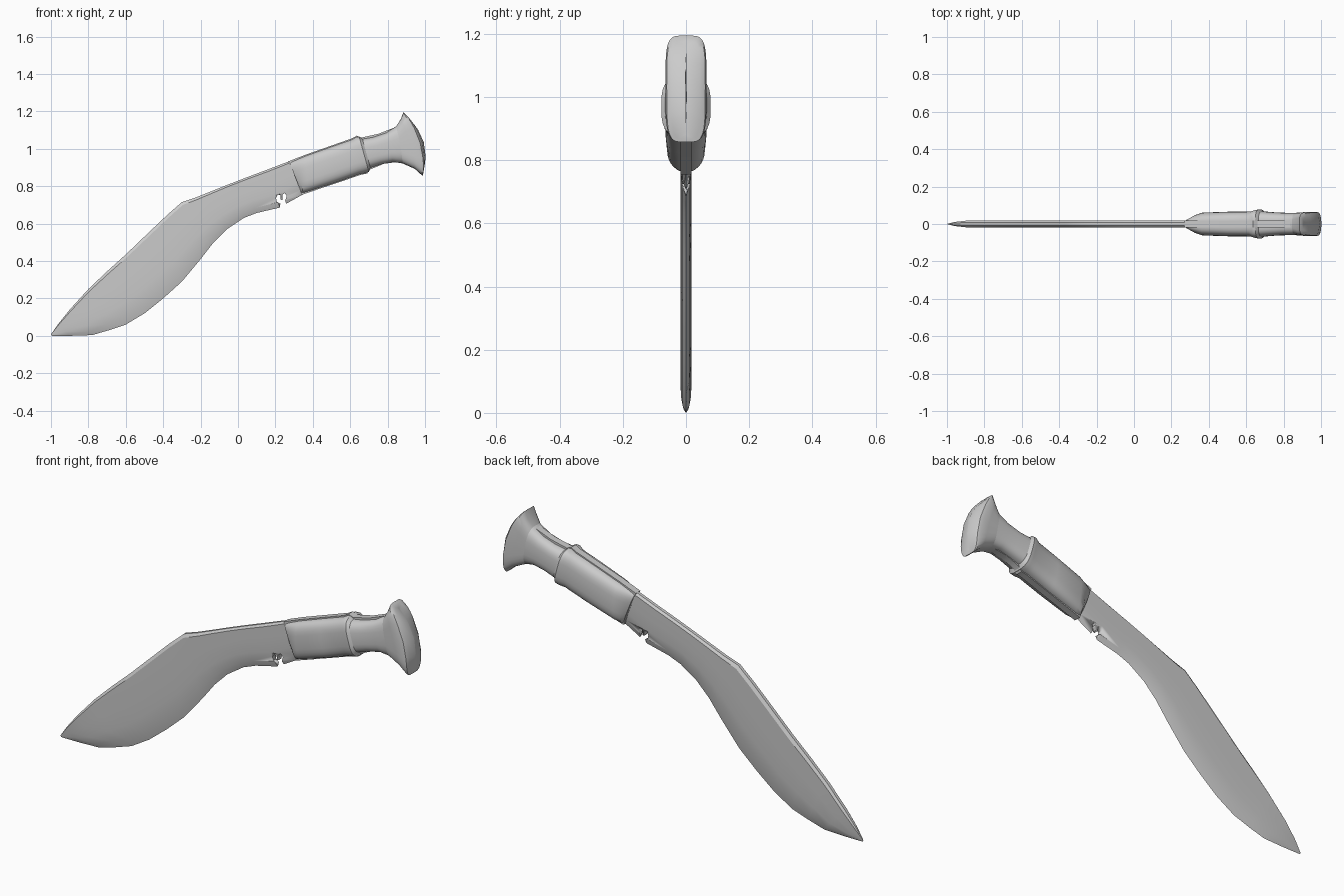
import bpy, bmesh, math
from mathutils import Vector

if "Cube" in bpy.data.objects:
    bpy.data.objects.remove(bpy.data.objects["Cube"])


def loft(name, stations, section, angle=30):
    """Skin rings along stations (top_x, top_z, bottom_x, bottom_z, half_width, bulge).
    section(i) gives (t, s) pairs: t = -1 bottom .. 1 top, s = fraction of half width."""
    bm = bmesh.new()
    rings = []
    for i, (tx, tz, bx, bz, w, bulge) in enumerate(stations):
        top, bot = Vector((tx, 0, tz)), Vector((bx, 0, bz))
        along = (top - bot).normalized()
        out = Vector((along.z, 0, -along.x))
        ring = []
        for t, s in section(i):
            p = (top + bot) / 2 + (top - bot) / 2 * t + out * bulge * (1 - t * t)
            p.y = s * w
            ring.append(bm.verts.new(p))
        rings.append(ring)
    for a, b in zip(rings, rings[1:]):
        for k in range(len(a)):
            j = (k + 1) % len(a)
            bm.faces.new((a[k], a[j], b[j], b[k]))
    bm.faces.new(rings[0])
    bm.faces.new(rings[-1])
    bmesh.ops.remove_doubles(bm, verts=bm.verts, dist=1e-5)
    bmesh.ops.recalc_face_normals(bm, faces=bm.faces)
    return finish(name, bm, angle)


def finish(name, bm, angle):
    me = bpy.data.meshes.new(name)
    bm.to_mesh(me)
    bm.free()
    ob = bpy.data.objects.new(name, me)
    bpy.context.collection.objects.link(ob)
    bpy.ops.object.select_all(action='DESELECT')
    ob.select_set(True)
    bpy.context.view_layer.objects.active = ob
    bpy.ops.object.shade_smooth_by_angle(angle=math.radians(angle))
    return ob


def mirrored(half):
    """Close a half section (bottom to top, s >= 0) into a full ring."""
    return half + [(t, -s) for t, s in reversed(half) if s > 0]


def superellipse(power, n=32):
    ring = []
    for k in range(n):
        a = 2 * math.pi * k / n
        c, s = math.cos(a), math.sin(a)
        ring.append((math.copysign(abs(s) ** (2 / power), s),
                     math.copysign(abs(c) ** (2 / power), c)))
    return ring


# Blade: curved wedge with a chamfered spine
T = 0.018
blade_path = [
    (-1.0, 0.008, -0.995, 0.0, 0.001), (-0.96, 0.065, -0.90, 0.0, 0.011),
    (-0.90, 0.14, -0.78, 0.004, T), (-0.80, 0.25, -0.69, 0.03, T),
    (-0.70, 0.345, -0.60, 0.06, T), (-0.60, 0.435, -0.50, 0.12, T),
    (-0.48, 0.55, -0.40, 0.20, T), (-0.38, 0.645, -0.30, 0.29, T),
    (-0.30, 0.715, -0.20, 0.41, T), (-0.22, 0.742, -0.13, 0.50, T),
    (-0.14, 0.774, -0.06, 0.57, T), (-0.05, 0.81, 0.03, 0.63, T),
    (0.04, 0.845, 0.10, 0.657, T), (0.16, 0.89, 0.22, 0.685, T),
    (0.275, 0.934, 0.345, 0.755, T)]
blade_section = mirrored([(-1, 0), (-0.72, 0.6), (-0.3, 0.88), (0.3, 0.97),
                          (0.9, 1), (1, 0.45)])
blade = loft("blade", [p + (0,) for p in blade_path], lambda i: blade_section)

# Notch cut into the edge ahead of the grip
outline = [(0.225, 0.66), (0.265, 0.69), (0.252, 0.722), (0.261, 0.748), (0.25, 0.763),
           (0.239, 0.755), (0.238, 0.727), (0.229, 0.725), (0.226, 0.753),
           (0.212, 0.755), (0.203, 0.737), (0.208, 0.717), (0.226, 0.707)]
bm = bmesh.new()
face = bm.faces.new([bm.verts.new((x, -0.05, z)) for x, z in outline])
ext = bmesh.ops.extrude_face_region(bm, geom=[face])
bmesh.ops.translate(bm, vec=(0, 0.1, 0),
                    verts=[g for g in ext["geom"] if isinstance(g, bmesh.types.BMVert)])
bmesh.ops.recalc_face_normals(bm, faces=bm.faces)
cutter = finish("notch_cutter", bm, 30)
cut = blade.modifiers.new("notch", 'BOOLEAN')
cut.operation, cut.solver, cut.object = 'DIFFERENCE', 'EXACT', cutter
bpy.context.view_layer.objects.active = blade
bpy.ops.object.modifier_apply(modifier="notch")
bpy.data.objects.remove(cutter, do_unlink=True)

# Tang: flat plate showing between the grip halves
tang_path = [(0.27, 0.933, 0.34, 0.754), (0.36, 0.968, 0.40, 0.774),
             (0.61, 1.056, 0.66, 0.862), (0.635, 1.07, 0.69, 0.868),
             (0.66, 1.06, 0.708, 0.89), (0.75, 1.08, 0.78, 0.92), (0.84, 1.115, 0.86, 0.93)]
loft("tang", [p + (T, 0) for p in tang_path],
     lambda i: mirrored([(-1, 1), (1, 1)]))

# Grip: scooped front, raised ring, waist
grip_path = [
    (0.275, 0.928, 0.34, 0.762, 0.028, 0), (0.315, 0.943, 0.348, 0.764, 0.048, 0),
    (0.36, 0.962, 0.375, 0.772, 0.061, 0), (0.50, 1.012, 0.53, 0.822, 0.066, 0),
    (0.61, 1.05, 0.65, 0.864, 0.067, 0), (0.632, 1.064, 0.68, 0.870, 0.076, 0),
    (0.648, 1.064, 0.70, 0.876, 0.078, 0), (0.665, 1.053, 0.708, 0.898, 0.068, 0),
    (0.72, 1.062, 0.77, 0.918, 0.063, 0), (0.79, 1.085, 0.83, 0.93, 0.060, 0),
    (0.845, 1.12, 0.88, 0.922, 0.060, 0.005)]
loft("grip", grip_path, lambda i: superellipse(3.2))

# Pommel: flared butt with a bulging end face
pommel_path = [
    grip_path[-1], (0.870, 1.158, 0.945, 0.893, 0.063, 0.012),
    (0.884, 1.195, 0.984, 0.858, 0.065, 0.022), (0.893, 1.188, 0.989, 0.857, 0.061, 0.034),
    (0.903, 1.178, 0.990, 0.866, 0.045, 0.041), (0.908, 1.165, 0.990, 0.88, 0.001, 0.046)]
loft("pommel", pommel_path, lambda i: superellipse(3.2 if i == 0 else 4.5), 35)
